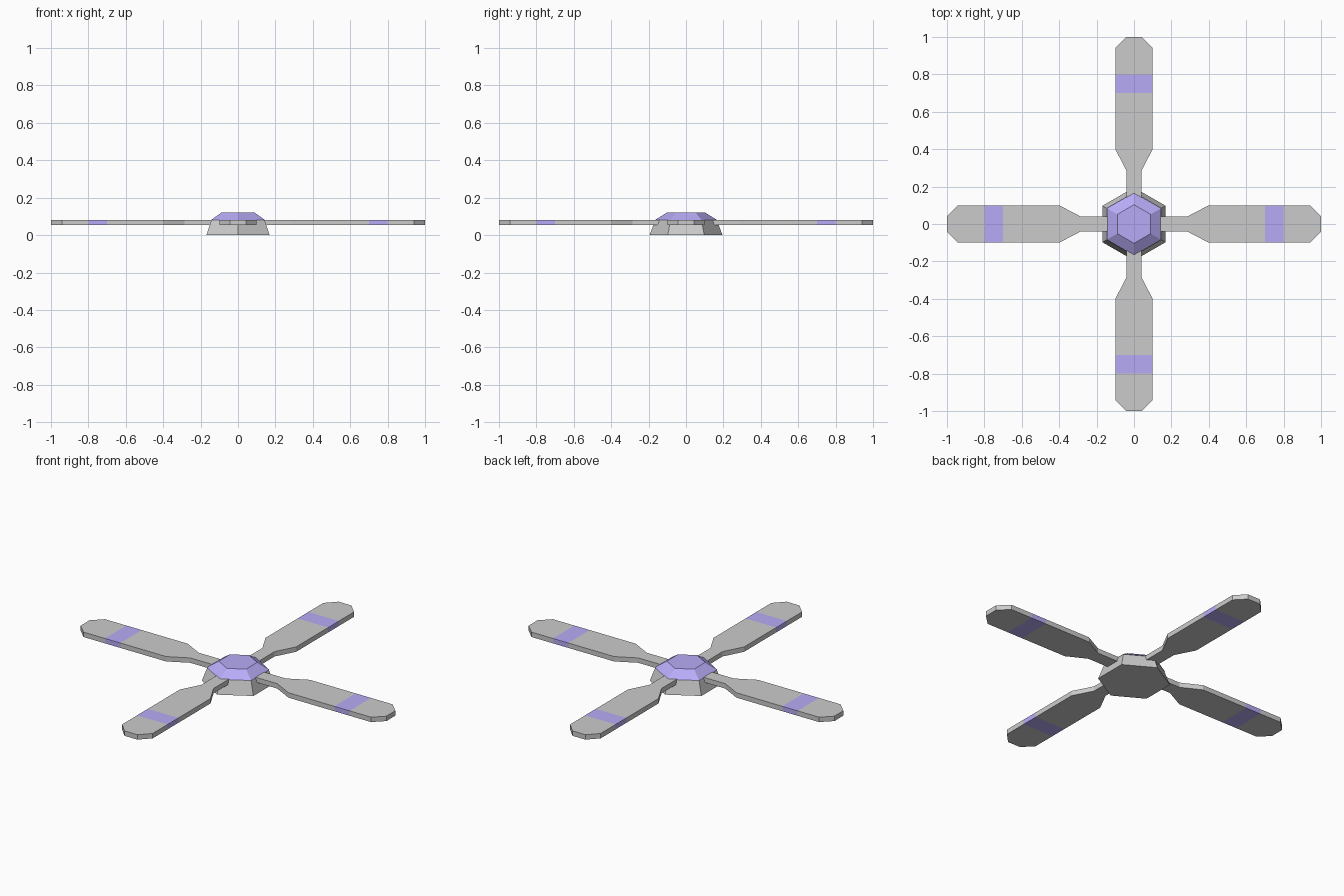
import bpy, bmesh, math
from mathutils import Matrix

if "Cube" in bpy.data.objects:
    bpy.data.objects.remove(bpy.data.objects["Cube"])

purple = bpy.data.materials.new("purple")
purple.diffuse_color = (0.48, 0.41, 0.93, 1)
purple.use_nodes = True
purple.node_tree.nodes["Principled BSDF"].inputs["Base Color"].default_value = purple.diffuse_color
grey = bpy.data.materials.new("grey")
grey.diffuse_color = (0.8, 0.8, 0.8, 1)
grey.use_nodes = True
grey.node_tree.nodes["Principled BSDF"].inputs["Base Color"].default_value = grey.diffuse_color


def add_object(name, mesh):
    obj = bpy.data.objects.new(name, mesh)
    bpy.context.collection.objects.link(obj)
    return obj


def hex_frustum(name, r_bottom, r_top, z0, z1, mat):
    """Six-sided tapered block with corners on the y axis."""
    bm = bmesh.new()
    place = Matrix.Translation((0, 0, (z0 + z1) / 2)) @ Matrix.Rotation(math.pi / 2, 4, 'Z')
    bmesh.ops.create_cone(bm, cap_ends=True, segments=6, radius1=r_bottom,
                          radius2=r_top, depth=z1 - z0)
    # put a corner exactly on the y axis whatever the start angle of the cone
    v = bm.verts[:][0].co
    turn = Matrix.Rotation(-math.atan2(v.y, v.x), 4, 'Z')
    bm.transform(place @ turn)
    mesh = bpy.data.meshes.new(name)
    bm.to_mesh(mesh)
    bm.free()
    mesh.materials.append(mat)
    return add_object(name, mesh)


def blade_mesh(stations, z0, z1, stripe_start):
    """Flat blade along +x from (distance, half width) stations."""
    bm = bmesh.new()
    rings = [[bm.verts.new(p) for p in ((x, -w, z0), (x, w, z0), (x, w, z1), (x, -w, z1))]
             for x, w in stations]
    bm.faces.new(rings[0])
    bm.faces.new(rings[-1])
    for (x, _), a, b in zip(stations, rings, rings[1:]):
        for i in range(4):
            j = (i + 1) % 4
            face = bm.faces.new((a[i], a[j], b[j], b[i]))
            face.material_index = int(x == stripe_start)
    bmesh.ops.recalc_face_normals(bm, faces=bm.faces)
    mesh = bpy.data.meshes.new("blade")
    bm.to_mesh(mesh)
    bm.free()
    mesh.materials.append(grey)
    mesh.materials.append(purple)
    return mesh


# Hub: grey base and purple cap
hex_frustum("hub_base", 0.195, 0.165, 0, 0.08, grey)
hex_frustum("hub_cap", 0.168, 0.103, 0.08, 0.12, purple)

# Four blades, each with a purple stripe
blade = blade_mesh([(0.08, 0.04), (0.285, 0.04), (0.4, 0.1), (0.7, 0.1),
                    (0.8, 0.1), (0.94, 0.1), (1.0, 0.042)], 0.053, 0.082, 0.7)
for k, side in enumerate(("right", "back", "left", "front")):
    add_object(side + "_blade", blade).rotation_euler.z = k * math.pi / 2
